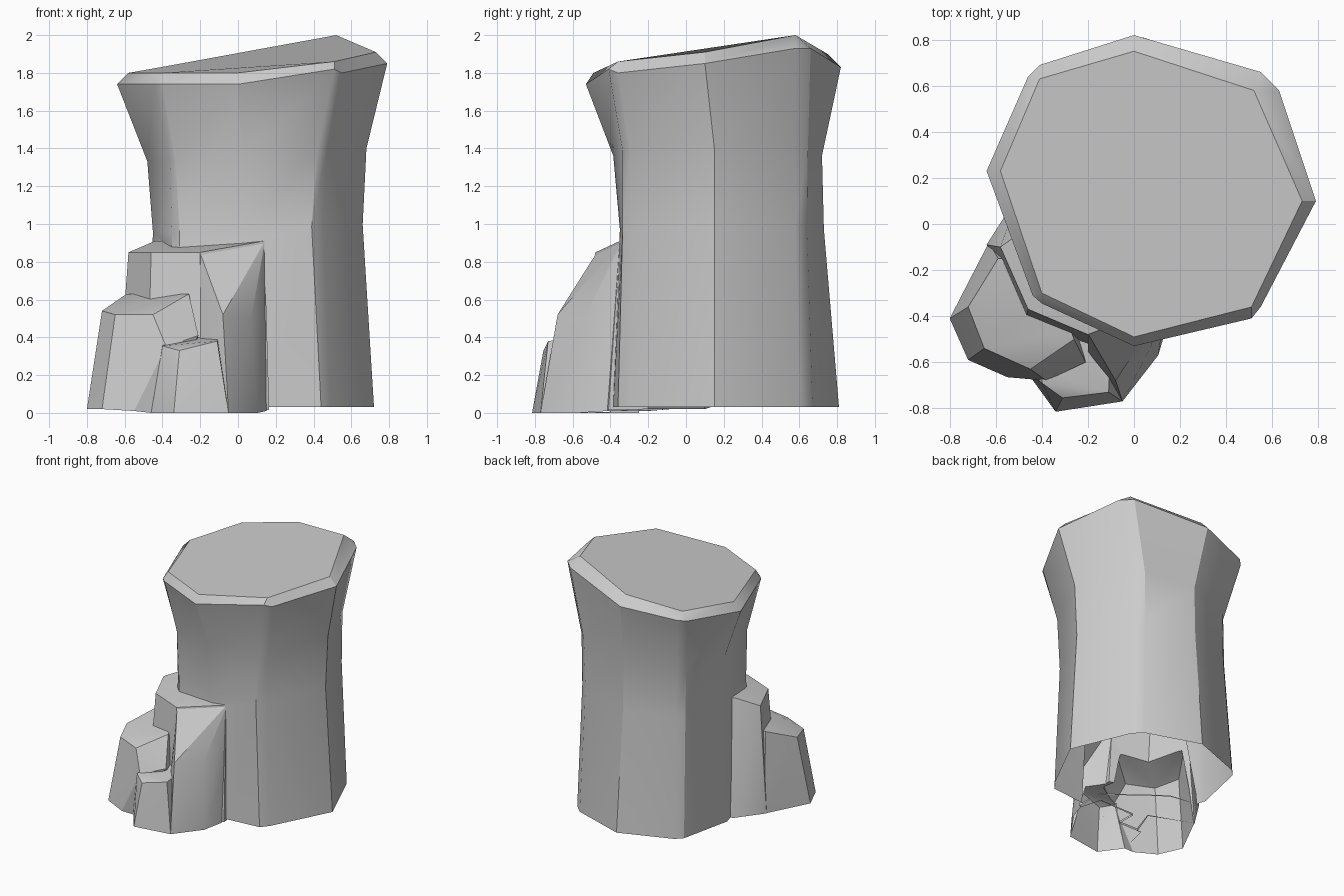
import bpy, bmesh
from mathutils import Vector
from math import radians

if "Cube" in bpy.data.objects:
    bpy.data.objects.remove(bpy.data.objects["Cube"])


def make_object(name, bm):
    bmesh.ops.recalc_face_normals(bm, faces=bm.faces)
    me = bpy.data.meshes.new(name)
    bm.to_mesh(me)
    bm.free()
    ob = bpy.data.objects.new(name, me)
    bpy.context.collection.objects.link(ob)
    return ob


def hull(name, pts):
    bm = bmesh.new()
    for p in pts:
        bm.verts.new(p)
    res = bmesh.ops.convex_hull(bm, input=bm.verts[:])
    loose = [v for v in bm.verts if not v.link_faces]
    bmesh.ops.delete(bm, geom=loose, context='VERTS')
    return make_object(name, bm)


# Pillar outlines, counter-clockwise from the front point, corners doubled as bevels
base = [(0, -.40), (.44, -.36), (.49, -.30), (.72, .15), (.53, .60), (.46, .67),
        (.04, .81), (-.36, .66), (-.41, .61), (-.50, .20), (-.36, -.28), (-.30, -.33)]
waist = [(.02, -.35), (.39, -.335), (.45, -.29), (.66, .15), (.50, .58), (.43, .64),
         (.04, .73), (-.33, .60), (-.38, .55), (-.45, .20), (-.35, -.25), (-.31, -.29)]
neck = [(.02, -.385), (.42, -.335), (.47, -.295), (.68, .15), (.51, .575), (.44, .645),
        (.04, .72), (-.33, .59), (-.38, .54), (-.48, .20), (-.36, -.25), (-.33, -.29)]
rim = [(0, -.53), (.51, -.41), (.55, -.36), (.79, .10), (.63, .58), (.55, .66),
       (0, .82), (-.41, .69), (-.46, .64), (-.64, .23), (-.44, -.31), (-.40, -.345)]
rim_z = [1.74, 1.82, 1.80, 1.85, 1.93, 1.93, 1.83, 1.78, 1.77, 1.74, 1.74, 1.74]
S, SE, E, NE = (0, -.49, 1.80), (.51, -.36, 1.86), (.73, .10, 1.91), (.52, .58, 2.0)
N, NW, W, SW = (0, .75, 1.90), (-.41, .63, 1.83), (-.58, .23, 1.80), (-.40, -.30, 1.80)
rings = [[(x, y, .03) for x, y in base],
         [(x, y, .97 + .04 * x) for x, y in waist],
         [(x, y, 1.36 + .06 * x) for x, y in neck],
         [(x, y, z) for (x, y), z in zip(rim, rim_z)],
         [S, SE, SE, E, NE, NE, N, NW, NW, W, SW, SW]]

bm = bmesh.new()
loops = [[bm.verts.new(p) for p in r] for r in rings]
for a, b in zip(loops, loops[1:]):
    for i in range(12):
        j = (i + 1) % 12
        bm.faces.new((a[i], a[j], b[j], b[i]))
bm.faces.new(loops[0])
bm.faces.new(loops[-1])
bmesh.ops.remove_doubles(bm, verts=bm.verts[:], dist=1e-4)
pillar = make_object("rock_pillar", bm)

# Side boulders: upper ledge, left block, front shelf, right slope
boulders = [
    hull("upper_ledge", [
        (-.44, .0, .91), (-.58, -.10, .85), (-.46, -.37, .85), (-.20, -.48, .85),
        (.14, -.35, .91), (.12, -.2, .91), (-.25, .05, .91),
        (-.50, .13, .03), (-.64, -.09, .02), (-.48, -.45, .02), (-.2, -.55, .02),
        (.165, -.41, .015), (.15, -.2, .02), (-.25, .1, .02)]),
    hull("left_block", [
        (-.59, -.15, .63), (-.26, -.50, .63), (-.72, -.36, .54), (-.65, -.54, .52),
        (-.45, -.63, .52), (-.40, -.15, .63), (-.21, -.60, .41), (-.38, -.68, .35),
        (-.80, -.41, .02), (-.72, -.59, .02), (-.55, -.665, .01), (-.46, -.65, .0),
        (-.63, -.08, .02), (-.30, -.2, .01)]),
    hull("front_shelf", [
        (-.40, -.69, .355), (-.31, -.755, .33), (-.11, -.73, .38), (-.10, -.40, .42),
        (-.40, -.40, .40), (-.46, -.65, 0), (-.34, -.815, 0), (-.05, -.77, 0),
        (-.05, -.40, 0), (-.40, -.40, 0)]),
    hull("right_slope", [
        (-.20, -.475, .845), (.14, -.345, .905), (.12, -.37, .65), (.07, -.54, .50),
        (-.08, -.68, .52), (-.16, -.58, .55), (-.05, -.77, 0), (.105, -.57, 0),
        (.15, -.42, .01), (.10, -.25, .01), (-.20, -.62, 0), (-.20, -.25, 0)]),
]

# Merge everything into one skin
bpy.context.view_layer.objects.active = pillar
pillar.select_set(True)
for ob in boulders:
    mod = pillar.modifiers.new("merge", 'BOOLEAN')
    mod.operation = 'UNION'
    mod.solver = 'EXACT'
    mod.object = ob
    bpy.ops.object.modifier_apply(modifier=mod.name)
for ob in boulders:
    bpy.data.objects.remove(ob)

# Open underside
bm = bmesh.new()
bm.from_mesh(pillar.data)
under = [f for f in bm.faces
         if f.normal.z < -.7 and f.calc_center_median().z < .1]
bmesh.ops.delete(bm, geom=under, context='FACES')
bm.to_mesh(pillar.data)
bm.free()
bpy.ops.object.shade_smooth_by_angle(angle=radians(30))
